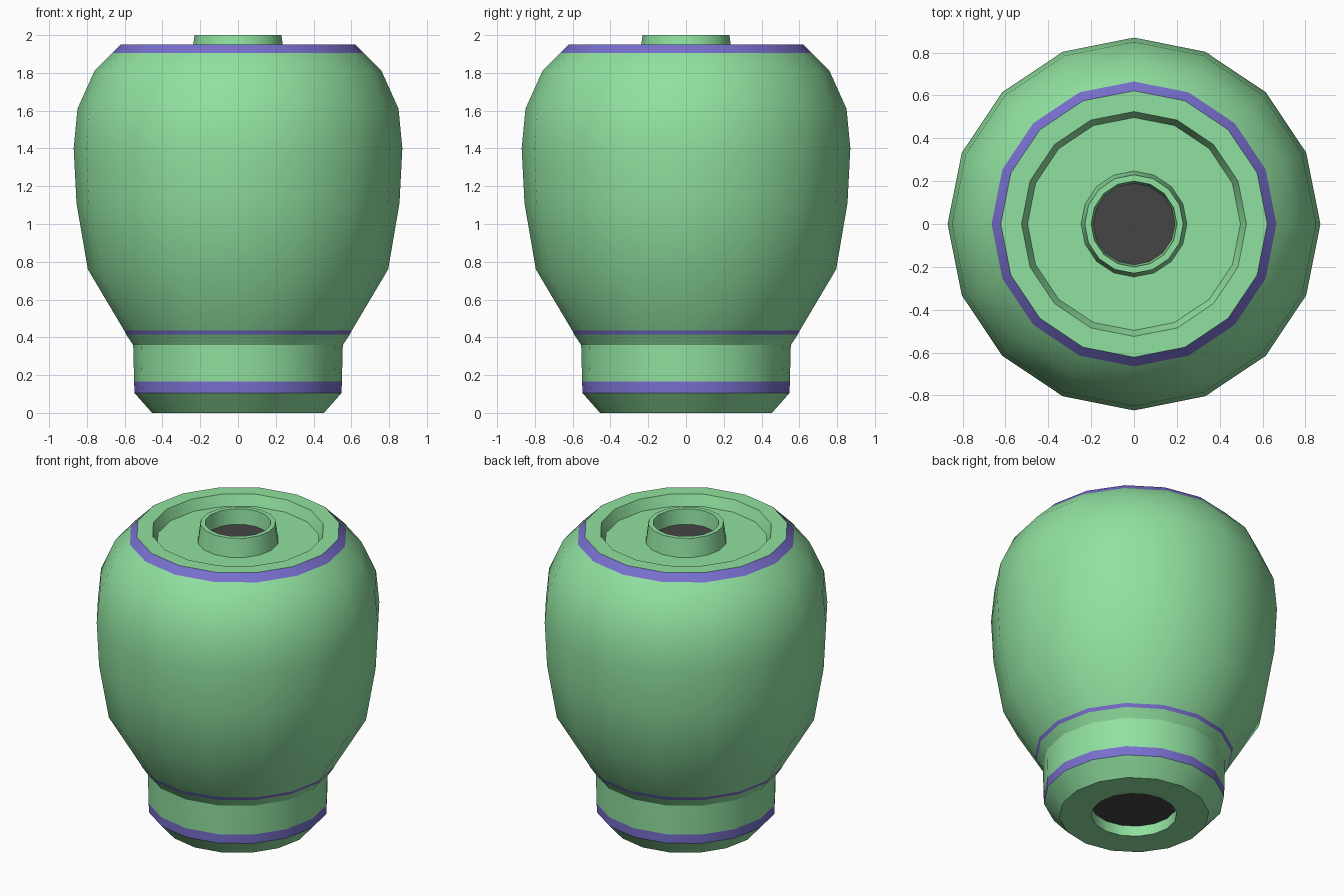
import bpy, bmesh
from math import cos, sin, pi, radians

if "Cube" in bpy.data.objects:
    bpy.data.objects.remove(bpy.data.objects["Cube"])

SIDES = 16


def material(name, rgb):
    m = bpy.data.materials.new(name)
    m.diffuse_color = (*rgb, 1)
    m.use_nodes = True
    m.node_tree.nodes["Principled BSDF"].inputs["Base Color"].default_value = m.diffuse_color
    return m


green = material("green_glaze", (0.28, 0.75, 0.35))
purple = material("purple_band", (0.19, 0.16, 0.62))
dark = material("dark_inside", (0.06, 0.06, 0.06))


def lathe(name, profile, mat, angle=48):
    """Spin an (r, z) profile around z; the profile runs with its outside on the right."""
    bm = bmesh.new()
    rings = [[bm.verts.new((r * cos(2 * pi * i / SIDES), r * sin(2 * pi * i / SIDES), z))
              for i in range(SIDES)] for r, z in profile]
    for a, b in zip(rings, rings[1:]):
        for i in range(SIDES):
            j = (i + 1) % SIDES
            bm.faces.new((a[i], a[j], b[j], b[i]))
    bmesh.ops.remove_doubles(bm, verts=bm.verts, dist=1e-5)
    mesh = bpy.data.meshes.new(name)
    bm.to_mesh(mesh)
    bm.free()
    mesh.materials.append(mat)
    ob = bpy.data.objects.new(name, mesh)
    bpy.context.collection.objects.link(ob)
    bpy.ops.object.select_all(action='DESELECT')
    ob.select_set(True)
    bpy.context.view_layer.objects.active = ob
    bpy.ops.object.shade_smooth_by_angle(angle=radians(angle))
    return ob


# Foot: opening wall, underside, chamfer, then the upright collar above its band
lathe("foot", [(0.26, 0.07), (0.26, 0), (0.455, 0), (0.548, 0.105)], green)
lathe("foot_band", [(0.548, 0.105), (0.55, 0.165)], purple)
lathe("collar", [(0.55, 0.165), (0.555, 0.36)], green)

# Waist and its thin band
lathe("waist", [(0.555, 0.36), (0.592, 0.415)], green)
lathe("waist_band", [(0.592, 0.415), (0.603, 0.437)], purple)

# Rounded body up to the shoulder
lathe("body", [(0.603, 0.437), (0.795, 0.76), (0.855, 1.11), (0.87, 1.40),
               (0.85, 1.61), (0.76, 1.81), (0.665, 1.905)], green)
lathe("shoulder_band", [(0.665, 1.905), (0.622, 1.95)], purple)

# Top rim, sunken tray and the short neck
lathe("top_tray", [(0.622, 1.95), (0.525, 1.95), (0.497, 1.88), (0.247, 1.88)], green, 35)
lathe("neck", [(0.247, 1.88), (0.23, 2.0), (0.2, 2.0), (0.19, 1.9)], green, 35)

# Dark discs closing both openings
lathe("neck_plug", [(0.19, 1.9), (0, 1.9)], dark)
lathe("foot_plug", [(0, 0.07), (0.26, 0.07)], dark)
